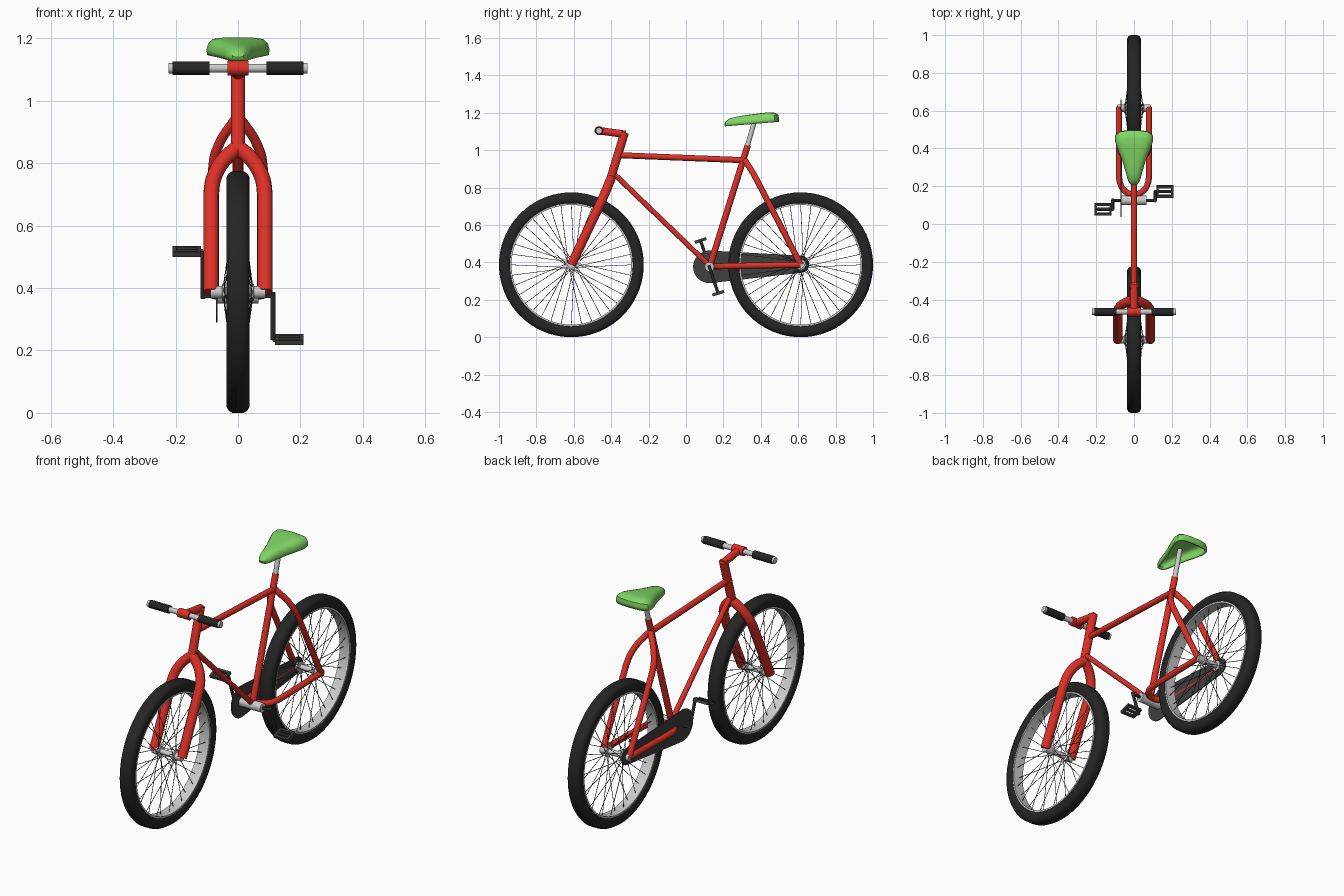
import bpy, bmesh, math
from mathutils import Vector, Matrix

if "Cube" in bpy.data.objects:
    bpy.data.objects.remove(bpy.data.objects["Cube"])


def material(name, rgb):
    m = bpy.data.materials.new(name)
    m.diffuse_color = (*rgb, 1)
    m.use_nodes = True
    m.node_tree.nodes["Principled BSDF"].inputs["Base Color"].default_value = m.diffuse_color
    return m


RED = material("red_paint", (0.72, 0.03, 0.02))
BLACK = material("black_rubber", (0.018, 0.018, 0.018))
DARK = material("dark_grey", (0.05, 0.05, 0.05))
GREEN = material("green_seat", (0.22, 0.68, 0.13))


def add_object(name, mesh, mat=None):
    ob = bpy.data.objects.new(name, mesh)
    bpy.context.collection.objects.link(ob)
    if mat:
        mesh.materials.clear()
        mesh.materials.append(mat)
    return ob


def from_bmesh(name, bm, mat=None):
    bmesh.ops.recalc_face_normals(bm, faces=bm.faces)
    me = bpy.data.meshes.new(name)
    bm.to_mesh(me)
    bm.free()
    return add_object(name, me, mat)


def tube(name, paths, r, mat=None, res=4):
    """Round tubes along one or more point paths, as one mesh."""
    cu = bpy.data.curves.new(name, 'CURVE')
    cu.dimensions = '3D'
    cu.bevel_depth, cu.bevel_resolution, cu.use_fill_caps = r, res, True
    for pts in paths:
        sp = cu.splines.new('POLY')
        sp.points.add(len(pts) - 1)
        for p, co in zip(sp.points, pts):
            p.co = (*co, 1)
    tmp = bpy.data.objects.new(name + "_curve", cu)
    me = bpy.data.meshes.new_from_object(tmp)
    bpy.data.objects.remove(tmp)
    return add_object(name, me, mat)


def lathe(name, profile, y, z, mat=None, steps=24, closed=False):
    """Spin a profile of (x, radius) points about the x axis."""
    bm = bmesh.new()
    rings = []
    for i in range(steps):
        a = math.tau * i / steps
        rings.append([bm.verts.new((x, y + r * math.cos(a), z + r * math.sin(a))) for x, r in profile])
    n = len(profile)
    for i in range(steps):
        a, b = rings[i], rings[(i + 1) % steps]
        for j in range(n if closed else n - 1):
            k = (j + 1) % n
            bm.faces.new((a[j], a[k], b[k], b[j]))
    if not closed:
        bm.faces.new([r[0] for r in rings])
        bm.faces.new([r[-1] for r in rings])
    return from_bmesh(name, bm, mat)


def mirrored(pts):
    return [(-x, y, z) for x, y, z in pts]


def smooth_path(pts, steps=5):
    """Catmull-Rom through the points for soft bends."""
    p = [Vector(q) for q in pts]
    p = [p[0] * 2 - p[1]] + p + [p[-1] * 2 - p[-2]]
    out = []
    for i in range(1, len(p) - 2):
        for s in range(steps):
            t = s / steps
            a, b, c, d = p[i - 1:i + 3]
            out.append(0.5 * (2 * b + (c - a) * t + (2 * a - 5 * b + 4 * c - d) * t * t
                              + (3 * b - a - 3 * c + d) * t ** 3))
    return out + [p[-2]]


AXLE_Y, AXLE_Z = 0.613, 0.387

# Wheels: tyre, rim, hub and spokes
tyre = [(-0.026, 0.326), (-0.034, 0.334), (-0.037, 0.35), (-0.037, 0.366), (-0.031, 0.379), (-0.018, 0.387)]
rim = [(-0.03, 0.329), (-0.03, 0.32), (0.03, 0.32), (0.03, 0.329)]
hub = [(-0.088, 0.02), (-0.052, 0.02), (-0.05, 0.028), (-0.042, 0.028), (-0.04, 0.015)]
for label, y in (("front", -AXLE_Y), ("rear", AXLE_Y)):
    lathe(label + "_tyre", tyre + [(-x, r) for x, r in reversed(tyre)], y, AXLE_Z, BLACK, 72, True)
    lathe(label + "_rim", rim, y, AXLE_Z, None, 72, True)
    lathe(label + "_hub", hub + [(-x, r) for x, r in reversed(hub)], y, AXLE_Z)
    spokes = []
    for i in range(36):
        a = math.tau * i / 36
        b = a + (0.6 if i // 2 % 2 else -0.6)
        s = 0.046 if i % 2 else -0.046
        spokes.append([(s, y + 0.025 * math.cos(b), AXLE_Z + 0.025 * math.sin(b)),
                       (s * 0.15, y + 0.322 * math.cos(a), AXLE_Z + 0.322 * math.sin(a))])
    tube(label + "_spokes", spokes, 0.0016, DARK, 1)

# Fork: two legs that arch together under the head tube
arch = smooth_path([(0.086, -0.465, 0.70), (0.080, -0.444, 0.745), (0.060, -0.425, 0.79),
                    (0.032, -0.411, 0.824), (0, -0.400, 0.85)])
leg = [(0.086, -AXLE_Y, AXLE_Z)] + arch
tube("fork", [leg, mirrored(leg)], 0.025, RED, 6)

# Main frame tubes
tube("head_tube", [[(0, -0.405, 0.84), (0, -0.328, 1.095)]], 0.023, RED, 6)
tube("top_tube", [[(0, -0.365, 0.973), (0, 0.312, 0.946)]], 0.016, RED)
tube("down_tube", [[(0, -0.392, 0.88), (0, 0.128, 0.38)]], 0.014, RED)
tube("seat_tube", [[(0, 0.128, 0.38), (0, 0.33, 1.025)]], 0.017, RED)
tube("seat_post", [[(0, 0.325, 1.01), (0, 0.372, 1.175)]], 0.013)

# Rear stays, arched like the fork
stay = smooth_path([(0.08, 0.41, 0.78), (0.073, 0.385, 0.828), (0.052, 0.358, 0.878),
                    (0.025, 0.333, 0.918), (0, 0.312, 0.95)])
stay = [(0.08, AXLE_Y, AXLE_Z)] + stay
tube("seat_stays", [stay, mirrored(stay)], 0.016, RED)
stay = smooth_path([(0.08, 0.27, 0.381), (0.076, 0.225, 0.38), (0.06, 0.187, 0.379),
                    (0.033, 0.164, 0.378), (0, 0.155, 0.378)])
stay = [(0.08, AXLE_Y, AXLE_Z)] + stay
tube("chain_stays", [stay, mirrored(stay)], 0.016, RED)

# Stem and handlebar
BAR_Y, BAR_Z = -0.465, 1.104
tube("stem", [[(0, -0.323, 1.084), (0, BAR_Y, BAR_Z)]], 0.02, RED, 6)
lathe("bar_clamp", [(-0.034, 0.024), (0.034, 0.024)], BAR_Y, BAR_Z, RED)
lathe("handlebar", [(-0.2, 0.014), (0.2, 0.014)], BAR_Y, BAR_Z)
for label, s in (("right", 1), ("left", -1)):
    lathe(label + "_grip", [(s * 0.092, 0.021), (s * 0.21, 0.021)], BAR_Y, BAR_Z, BLACK)
    lathe(label + "_bar_end", [(s * 0.208, 0.017), (s * 0.223, 0.017)], BAR_Y, BAR_Z)

# Bottom bracket, cranks and pedals
BB_Y, BB_Z = 0.125, 0.376
lathe("bottom_bracket", [(-0.065, 0.025), (0.065, 0.025)], BB_Y, BB_Z)
for label, s in (("right", 1), ("left", -1)):
    py, pz = BB_Y + s * 0.047, BB_Z - s * 0.141
    x = s * 0.112
    tube(label + "_crank", [[(s * 0.06, BB_Y, BB_Z), (x, BB_Y, BB_Z)],
                            [(x, BB_Y - s * 0.003, BB_Z + s * 0.009), (x, py, pz)],
                            [(x, py, pz), (s * 0.205, py, pz)]], 0.0085, DARK, 2)
    place = Matrix.Translation((s * 0.164, py, pz)) @ Matrix.Rotation(math.radians(18), 4, 'X')
    bm = bmesh.new()
    for cx, cy, sx, sy in ((0, 0.026, 0.09, 0.013), (0, -0.026, 0.09, 0.013),
                           (0.039, 0, 0.012, 0.06), (-0.039, 0, 0.012, 0.06)):
        bmesh.ops.create_cube(bm, size=1, matrix=place @ Matrix.Translation((cx, cy, 0))
                              @ Matrix.Diagonal((sx, sy, 0.016, 1)))
    from_bmesh(label + "_pedal", bm, DARK)

# Chain guard: flat teardrop plate on the left
R1, R2 = 0.087, 0.046
lean = math.acos((R1 - R2) / (AXLE_Y - BB_Y))
bm = bmesh.new()
loop = []
for i in range(21):
    a = lean + (math.tau - 2 * lean) * i / 20
    loop.append((BB_Y + R1 * math.cos(a), BB_Z + R1 * math.sin(a)))
for i in range(15):
    a = -lean + 2 * lean * i / 14
    loop.append((AXLE_Y + R2 * math.cos(a), 0.39 + R2 * math.sin(a)))
face = bm.faces.new([bm.verts.new((-0.071, y, z)) for y, z in loop])
new = bmesh.ops.extrude_face_region(bm, geom=[face])["geom"]
bmesh.ops.translate(bm, vec=(0.006, 0, 0), verts=[v for v in new if isinstance(v, bmesh.types.BMVert)])
if face.is_valid is False or len(bm.faces) == len(loop) + 1:
    bm.faces.new([v for v in bm.verts if abs(v.co.x + 0.071) < 1e-5])
from_bmesh("chain_guard", bm, DARK)

# Seat: hollow shell lofted from a rounded triangular outline
half = [(0, 0.205), (0.018, 0.209), (0.031, 0.228), (0.044, 0.275), (0.062, 0.335), (0.086, 0.395),
        (0.101, 0.44), (0.099, 0.473), (0.075, 0.491), (0.035, 0.496), (0, 0.497)]
outline = half + [(-x, y) for x, y in reversed(half[1:-1])]
bm = bmesh.new()
rings = []
for scale, h in ((0.98, 0), (1, 0.3), (0.95, 0.62), (0.83, 0.86), (0.6, 0.97), (0.3, 1)):
    ring = []
    for x, y in outline:
        y = 0.38 + (y - 0.38) * (scale if y < 0.38 else 0.4 * scale + 0.6 if scale > 0.9 else scale)
        t = (y - 0.205) / 0.29
        low, high = 1.127 + 0.024 * t, 1.172 + 0.038 * t
        ring.append(bm.verts.new((x * scale, y, low + (high - low) * h)))
    rings.append(ring)
n = len(outline)
for a, b in zip(rings, rings[1:]):
    for j in range(n):
        bm.faces.new((a[j], a[(j + 1) % n], b[(j + 1) % n], b[j]))
bm.faces.new(rings[-1])
seat = from_bmesh("seat", bm, GREEN)
shell = seat.modifiers.new("thickness", 'SOLIDIFY')
shell.thickness, shell.offset = 0.01, -1

# Smooth shading with crisp edges
for ob in bpy.context.scene.objects:
    ob.select_set(True)
bpy.context.view_layer.objects.active = seat
bpy.ops.object.shade_smooth_by_angle(angle=math.radians(35))
